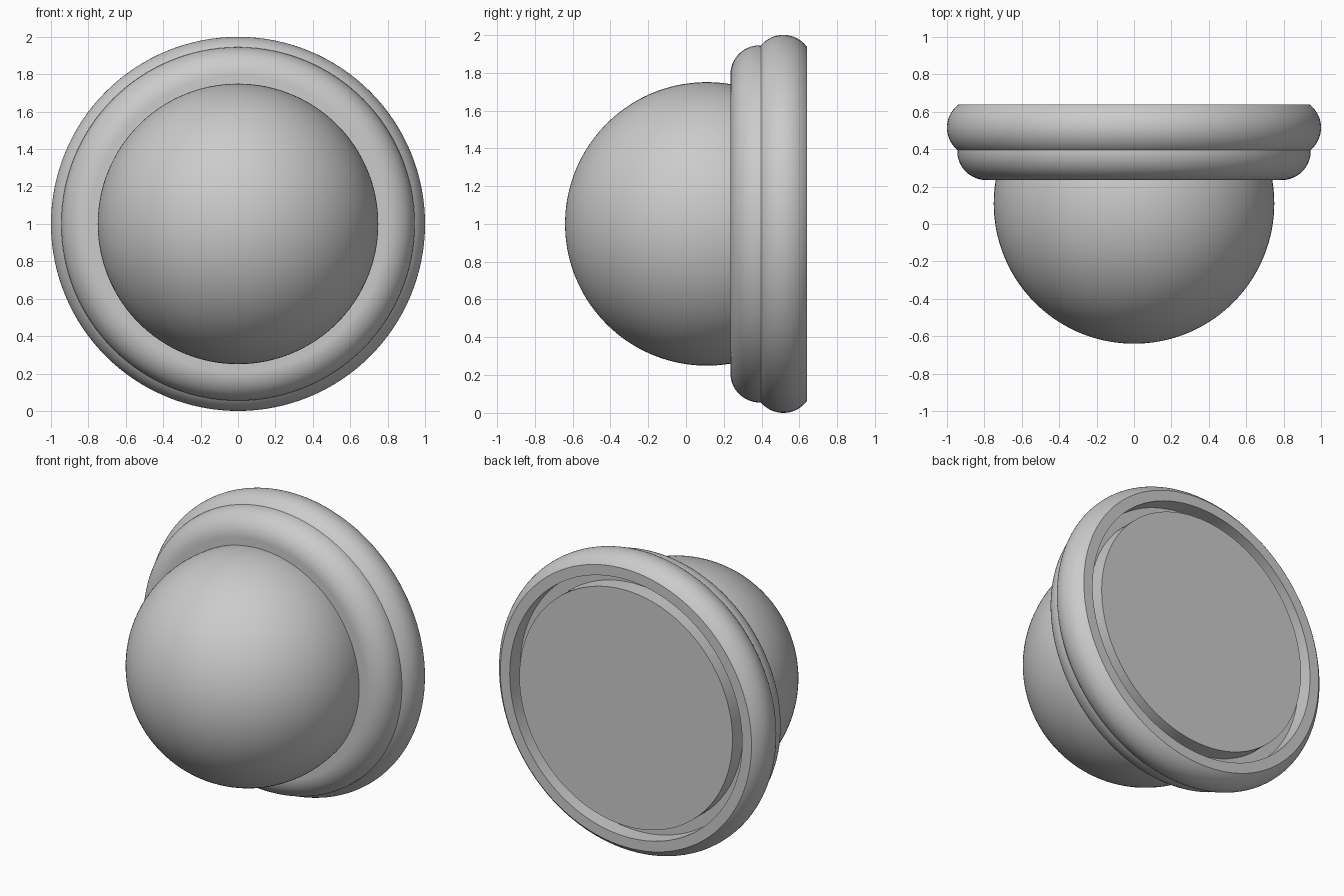
import bpy, bmesh, math
from mathutils import Matrix, Vector

cube = bpy.data.objects.get("Cube")
if cube:
    bpy.data.objects.remove(cube, do_unlink=True)

SEGMENTS = 128

grey = bpy.data.materials.new("plain grey")
grey.use_nodes = True
colour = (0.6, 0.6, 0.6, 1)
grey.diffuse_color = colour
grey.node_tree.nodes["Principled BSDF"].inputs["Base Color"].default_value = colour


def arc(y, r, radius, start, end, steps):
    """Profile points (y, r); angle 0 points outward, -90 to the front."""
    angles = [math.radians(start + (end - start) * i / steps) for i in range(steps + 1)]
    return [(y + radius * math.sin(a), r + radius * math.cos(a)) for a in angles]


def lathe(name, profile, closed=False):
    """Spin a (y, r) profile around the horizontal front-to-back axis."""
    bm = bmesh.new()
    verts = [bm.verts.new((max(r, 0), y, 0)) for y, r in profile]
    edges = [bm.edges.new(pair) for pair in zip(verts, verts[1:])]
    if closed:
        edges.append(bm.edges.new((verts[-1], verts[0])))
    bmesh.ops.spin(bm, geom=verts + edges, cent=(0, 0, 0), axis=(0, 1, 0),
                   angle=math.tau, steps=SEGMENTS, use_duplicate=False)
    bmesh.ops.remove_doubles(bm, verts=bm.verts, dist=1e-5)
    bmesh.ops.recalc_face_normals(bm, faces=bm.faces)
    bm.transform(Matrix.Translation(Vector((0, 0, 1))))
    mesh = bpy.data.meshes.new(name)
    bm.to_mesh(mesh)
    bm.free()
    mesh.materials.append(grey)
    obj = bpy.data.objects.new(name, mesh)
    bpy.context.collection.objects.link(obj)
    bpy.ops.object.select_all(action="DESELECT")
    obj.select_set(True)
    bpy.context.view_layer.objects.active = obj
    bpy.ops.object.shade_smooth_by_angle(angle=math.radians(30))
    return obj


# Round dome, sunk into the collar
lathe("dome", arc(0.11, 0, 0.75, -90, 22, 56))

# Front collar: flat lip with a quarter-round outer edge
lathe("front_collar",
      [(0.40, 0.70), (0.235, 0.70)] + arc(0.39, 0.79, 0.155, -90, 0, 20) + [(0.40, 0.945)],
      closed=True)

# Rear rim: bulging band with a flat back and a hollow middle
bulge = math.degrees(math.asin(0.125 / 0.155))
lathe("rear_rim",
      [(0.39, 0.867)] + arc(0.515, 0.845, 0.155, -bulge, bulge, 24) + [(0.64, 0.867)],
      closed=True)

# Back plate, flush with the rim and set off by a groove
lathe("back_plate", [(0.53, 0), (0.53, 0.795), (0.64, 0.795), (0.64, 0)])

# Floor of the groove
lathe("groove_floor", [(0.50, 0.70), (0.50, 0.90), (0.53, 0.90), (0.53, 0.70)], closed=True)
